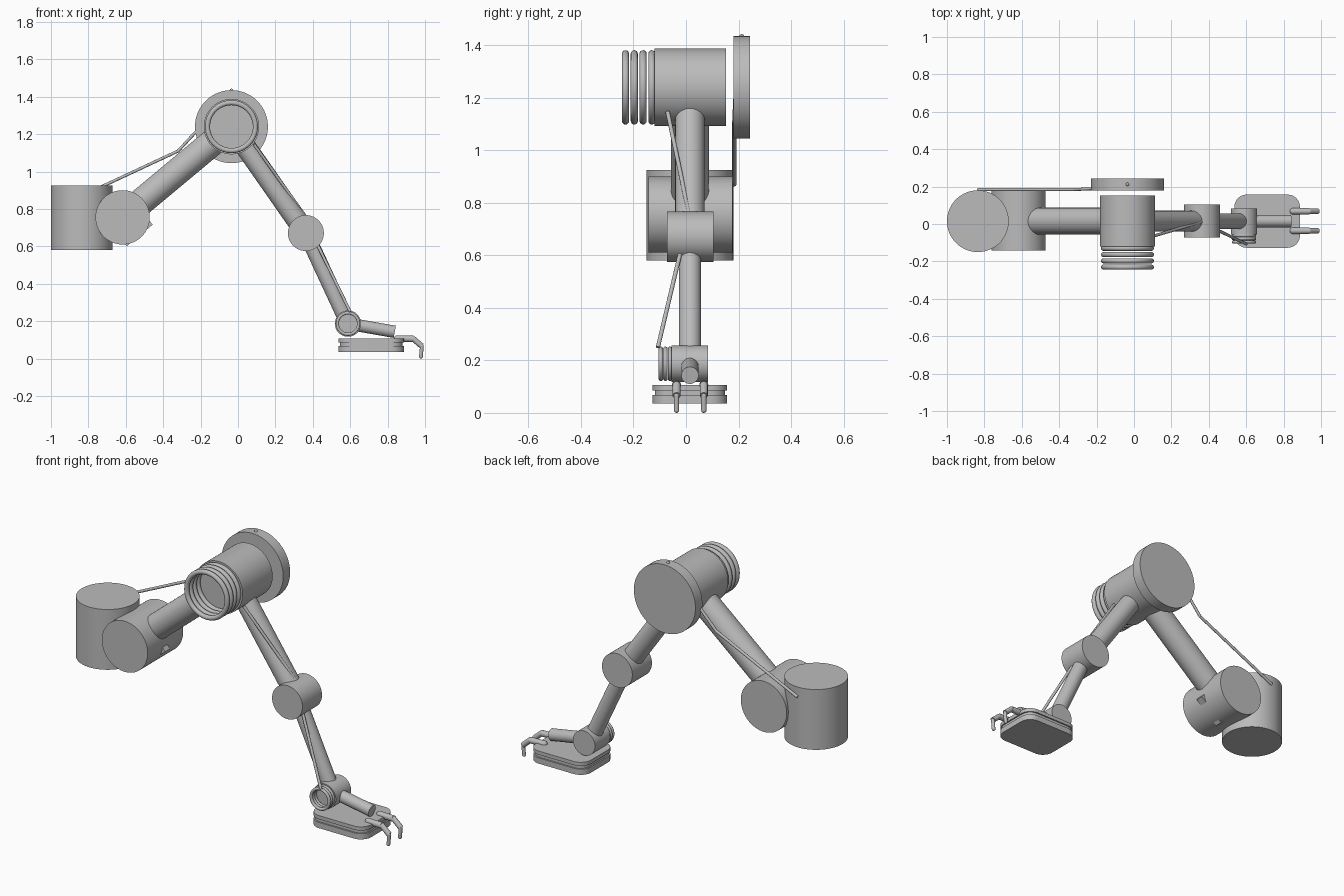
import bpy
import math
from mathutils import Vector

cube = bpy.data.objects.get("Cube")
if cube:
    bpy.data.objects.remove(cube, do_unlink=True)

grey = bpy.data.materials.new("machine grey")
grey.use_nodes = True
GREY = (0.5, 0.5, 0.5, 1)
grey.diffuse_color = GREY
grey.node_tree.nodes["Principled BSDF"].inputs["Base Color"].default_value = GREY

Y = 0.015  # shared centre plane of the arm
BASE = (-0.835, Y)
HIP = (-0.617, 0.755)
SHOULDER = (-0.035, 1.24)
ELBOW = (0.363, 0.671)
WRIST = (0.588, 0.187)


def finish(name, smooth=True):
    obj = bpy.context.object
    obj.name = name
    obj.data.materials.append(grey)
    if smooth:
        bpy.ops.object.shade_smooth_by_angle(angle=math.radians(35))
    return obj


def rod(name, a, b, r, sides=64):
    """Capped cylinder between two points."""
    a, b = Vector(a), Vector(b)
    axis = b - a
    bpy.ops.mesh.primitive_cylinder_add(
        vertices=sides, radius=r, depth=axis.length, location=(a + b) / 2,
        rotation=axis.to_track_quat('Z', 'Y').to_euler())
    return finish(name)


def drum(name, centre, r, y0, y1):
    """Joint housing lying along y."""
    x, z = centre
    return rod(name, (x, y0, z), (x, y1, z), r, 96)


def limb(name, start, end, r):
    return rod(name, (start[0], Y, start[1]), (end[0], Y, end[1]), r)


def ball(name, p, r):
    bpy.ops.mesh.primitive_uv_sphere_add(segments=24, ring_count=12, radius=r, location=p)
    return finish(name)


def rings(name, centre, major, minor, first, step, count):
    for i in range(count):
        bpy.ops.mesh.primitive_torus_add(
            major_radius=major, minor_radius=minor, major_segments=72, minor_segments=16,
            location=(centre[0], first - i * step, centre[1]),
            rotation=(math.pi / 2, 0, 0))
        finish(f"{name}_{i + 1}")


def cable(name, points, r=0.008):
    for i, (a, b) in enumerate(zip(points, points[1:])):
        rod(f"{name}_{i + 1}", a, b, r, 16)
    for p in points[1:-1]:
        ball(name + "_bend", p, r)


def slab(name, z0, z1, inset):
    """Plate with rounded vertical corners."""
    bpy.ops.mesh.primitive_cube_add(size=1, location=(0.712, Y, (z0 + z1) / 2))
    obj = bpy.context.object
    obj.scale = (0.35 - 2 * inset, 0.284 - 2 * inset, z1 - z0)
    bpy.ops.object.transform_apply(location=False, rotation=False, scale=True)
    weights = obj.data.attributes.new("bevel_weight_edge", 'FLOAT', 'EDGE')
    for e in obj.data.edges:
        a, b = (obj.data.vertices[v].co for v in e.vertices)
        weights.data[e.index].value = float(abs(a.z - b.z) > 0.001)
    bevel = obj.modifiers.new("round corners", 'BEVEL')
    bevel.limit_method = 'WEIGHT'
    bevel.width = 0.065 - inset
    bevel.segments = 10
    bpy.ops.object.modifier_apply(modifier=bevel.name)
    finish(name)


# Base column and hip housing
rod("base_column", (*BASE, 0.58), (*BASE, 0.925), 0.165, 96)
drum("hip_housing", HIP, 0.145, -0.143, 0.178)

# Block whose corners poke through the hip housing
reach = Vector((SHOULDER[0] - HIP[0], 0, SHOULDER[1] - HIP[1]))
bpy.ops.mesh.primitive_cube_add(
    size=1, location=(-0.535, Y, 0.67),
    rotation=(0, -math.atan2(reach.z, reach.x), 0))
bpy.context.object.scale = (0.18, 0.045, 0.03)
finish("hip_block", smooth=False)

# Arm segments
limb("upper_arm", HIP, SHOULDER, 0.072)
limb("middle_arm", SHOULDER, ELBOW, 0.056)
limb("forearm", ELBOW, WRIST, 0.042)

# Shoulder: housing, coil rings, rear disc and its bolt
drum("shoulder_housing", SHOULDER, 0.148, -0.12, 0.152)
rings("shoulder_ring", SHOULDER, 0.128, 0.0135, -0.13, 0.0335, 4)
drum("shoulder_disc", SHOULDER, 0.195, 0.18, 0.243)
ball("disc_bolt", (SHOULDER[0], 0.212, 1.434), 0.009)

# Elbow and wrist
drum("elbow_housing", ELBOW, 0.096, -0.073, 0.104)
drum("wrist_housing", WRIST, 0.07, -0.055, 0.083)
rings("wrist_ring", WRIST, 0.057, 0.0085, -0.061, 0.0175, 3)
limb("hand_bar", WRIST, (0.838, 0.143), 0.033)

# Gripper plate in three layers
slab("plate_bottom", 0.035, 0.068, 0)
slab("plate_middle", 0.068, 0.086, 0.008)
slab("plate_top", 0.086, 0.107, 0)

# Fingers with rounded knuckles
for side, y in (("left", 0.068), ("right", -0.036)):
    path = [(0.85, y, 0.107), (0.938, y, 0.105), (0.983, y, 0.066), (0.978, y, 0.01)]
    radii = (0.017, 0.015, 0.01)
    for i, r in enumerate(radii):
        rod(f"{side}_finger_{i + 1}", path[i], path[i + 1], r, 24)
        ball(f"{side}_knuckle_{i + 1}", path[i], r)
    ball(f"{side}_fingertip", path[-1], radii[-1])

# Cables
cable("base_cable", [(-0.835, 0.184, 0.87), (-0.32, 0.184, 1.11), (-0.2, 0.19, 1.24)])
cable("arm_cable", [(0.085, -0.07, 1.146), (0.365, 0.012, 0.755)])
cable("forearm_cable", [(0.40, -0.01, 0.66), (0.60, -0.107, 0.25)])
